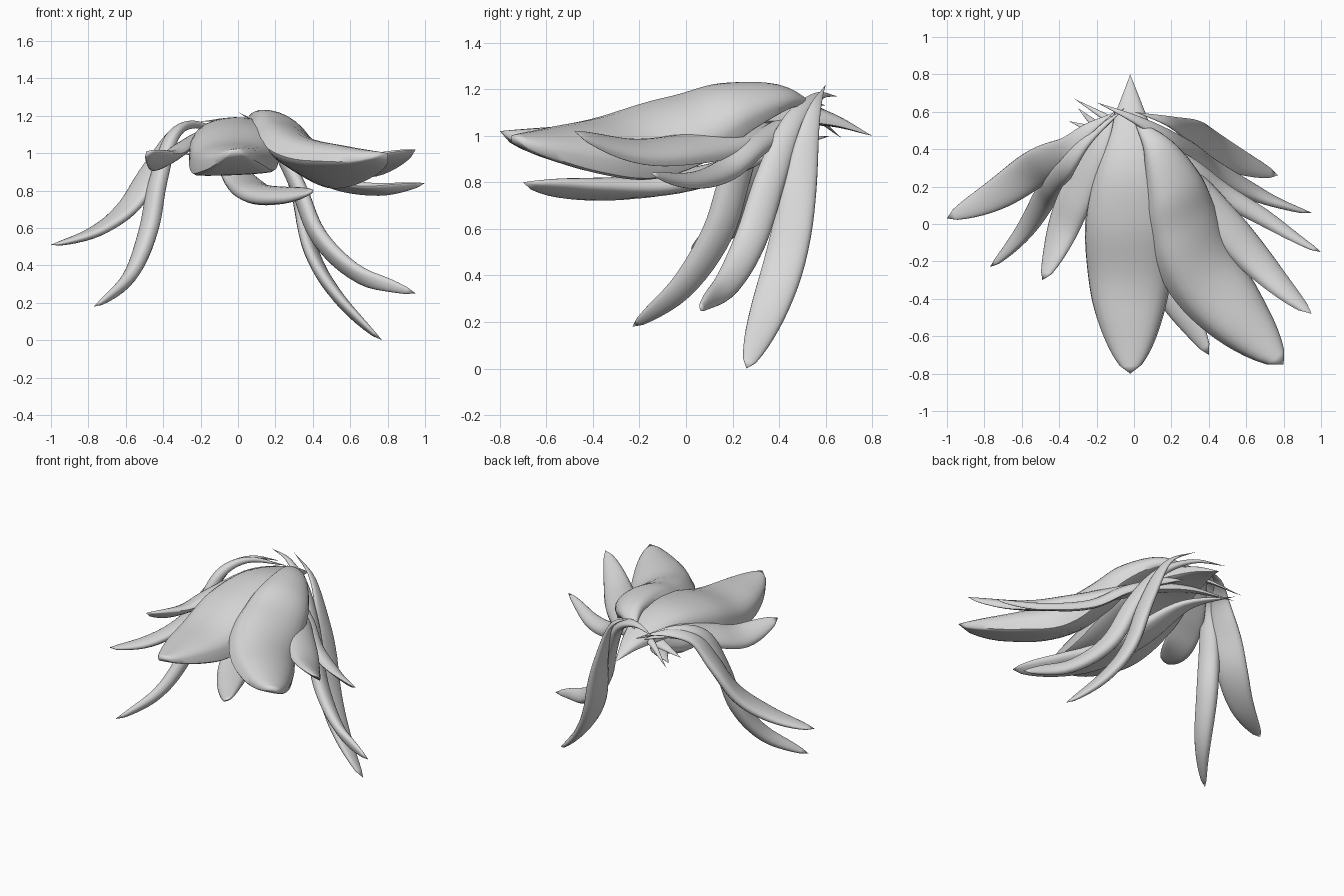
import bpy
import bmesh
import math
from mathutils import Matrix, Vector

if "Cube" in bpy.data.objects:
    bpy.data.objects.remove(bpy.data.objects["Cube"])

grey = bpy.data.materials.new("soft_grey")
grey.use_nodes = True
COLOUR = (0.7, 0.7, 0.7, 1)
grey.diffuse_color = COLOUR
grey.node_tree.nodes["Principled BSDF"].inputs["Base Color"].default_value = COLOUR

HEAD = Vector((0, 0.2, 0.5))   # locks face away from this point
STEPS = 6                      # rings per path segment
TOP = 12                       # strips over the outer face
UNDER = 8                      # strips over the inner face


def smooth_path(points):
    """Catmull-Rom curve through the points."""
    p = [Vector(q) for q in points]
    p = [2 * p[0] - p[1]] + p + [2 * p[-1] - p[-2]]
    out = []
    for i in range(1, len(p) - 2):
        a, b, c, d = p[i - 1:i + 3]
        for k in range(STEPS):
            t = k / STEPS
            out.append(0.5 * (2 * b + (c - a) * t + (2 * a - 5 * b + 4 * c - d) * t ** 2
                              + (3 * b - a - 3 * c + d) * t ** 3))
    out.append(p[-2])
    return out


def lock(name, points, width, arch, thick, roll=0, late=1.25, full=0.8):
    """Pointed lock: the path is its outer ridge, the section a domed crescent.
    roll turns the lock about its path, late moves the widest place to the tip,
    a lower full makes the dome squarer."""
    path = smooth_path(points)
    run = [0]
    for a, b in zip(path, path[1:]):
        run.append(run[-1] + (b - a).length)
    # Section points: sideways share, height share, and whether on the inner face
    section = []
    for k in range(TOP + 1):
        a = (-0.5 + k / TOP) * math.pi
        section.append((math.sin(a), abs(math.cos(a)) ** full, 0))
    for k in range(1, UNDER):
        a = (0.5 - k / UNDER) * math.pi
        section.append((math.sin(a), abs(math.cos(a)) ** full, 1))
    bm = bmesh.new()
    rings = []
    last = len(path) - 1
    for i, centre in enumerate(path):
        s = run[i] / run[-1]
        f = max(math.sin(math.pi * s ** late), 0) ** (0.8 - 0.2 * s)
        tangent = (path[min(i + 1, last)] - path[max(i - 1, 0)]).normalized()
        out = centre - HEAD
        normal = (out - tangent * out.dot(tangent)).normalized()
        normal = Matrix.Rotation(math.radians(roll) * min(2 * s, 1), 3, tangent) @ normal
        side = tangent.cross(normal)
        ring = []
        for x, c, inner in section:
            drop = arch * (1 - c) + inner * thick * c
            ring.append(bm.verts.new(centre + f * (side * width * x - normal * drop)))
        rings.append(ring)
    for r, q in zip(rings, rings[1:]):
        for j in range(len(r)):
            k = (j + 1) % len(r)
            bm.faces.new((r[j], r[k], q[k], q[j]))
    bmesh.ops.remove_doubles(bm, verts=bm.verts, dist=0.0005)
    bmesh.ops.recalc_face_normals(bm, faces=bm.faces)
    mesh = bpy.data.meshes.new(name)
    bm.to_mesh(mesh)
    bm.free()
    mesh.materials.append(grey)
    obj = bpy.data.objects.new(name, mesh)
    bpy.context.collection.objects.link(obj)
    bpy.ops.object.select_all(action="DESELECT")
    obj.select_set(True)
    bpy.context.view_layer.objects.active = obj
    bpy.ops.object.shade_smooth_by_angle(angle=math.radians(50))


# Broad locks over the crown
lock("centre_lock", [(-.02, .8, 1), (-.02, .6, 1.11), (-.02, .3, 1.19), (-.03, 0, 1.16),
                     (-.03, -.3, 1.07), (-.03, -.55, 1.04), (-.02, -.8, 1.02)],
     .24, .18, .2, full=.55)
lock("left_broad_lock", [(0, .56, 1.13), (.14, .42, 1.21), (.26, .2, 1.2), (.33, 0, 1.13),
                         (.43, -.25, 1.06), (.6, -.5, 1.03), (.8, -.75, 1)],
     .22, .17, .2, roll=-12, late=1.15, full=.7)

# Front locks tucked below the broad ones
lock("front_under_lock", [(-.3, .62, 1), (-.08, .4, .98), (.04, .1, .88), (.12, -.2, .83),
                          (.24, -.45, .81), (.4, -.7, .8)], .11, .06, .1)
lock("left_front_lock", [(-.35, .55, 1.02), (-.05, .45, 1.06), (.22, .3, 1.04),
                         (.49, .02, .99), (.7, -.21, .97), (.95, -.48, 1.02)], .11, .07, .08)
lock("right_front_lock", [(-.1, .6, 1.1), (-.2, .4, 1.12), (-.33, .15, 1.05),
                          (-.41, -.05, .99), (-.49, -.3, 1.01)], .1, .05, .07)

# Long locks on the left side
lock("left_upper_lock", [(-.32, .67, .99), (-.05, .52, 1.1), (.3, .32, 1), (.5, .17, .88),
                         (.75, .02, .83), (1, -.15, .84)], .06, .05, .06)
lock("left_middle_lock", [(-.2, .65, 1.17), (0, .57, 1.18), (.2, .47, 1.08), (.35, .38, .85),
                          (.47, .29, .57), (.68, .18, .36), (.95, .06, .25)], .07, .045, .085)
lock("left_back_lock", [(0, .6, 1.22), (.2, .55, 1.1), (.34, .49, .8), (.43, .42, .48),
                        (.56, .35, .25), (.77, .26, 0)], .09, .04, .075, roll=40, late=1.35)

# Long locks on the right side
lock("right_middle_lock", [(-.05, .62, 1.1), (-.25, .46, 1.17), (-.38, .3, 1.1), (-.47, .2, .85),
                           (-.52, .12, .6), (-.61, -.03, .36), (-.77, -.23, .18)],
     .07, .045, .095, roll=-15)
lock("right_back_lock", [(-.1, .6, 1.13), (-.25, .51, 1.16), (-.37, .4, 1.11), (-.48, .33, .95),
                         (-.6, .25, .75), (-.77, .14, .61), (-1, .03, .51)],
     .1, .04, .075, roll=-35)
